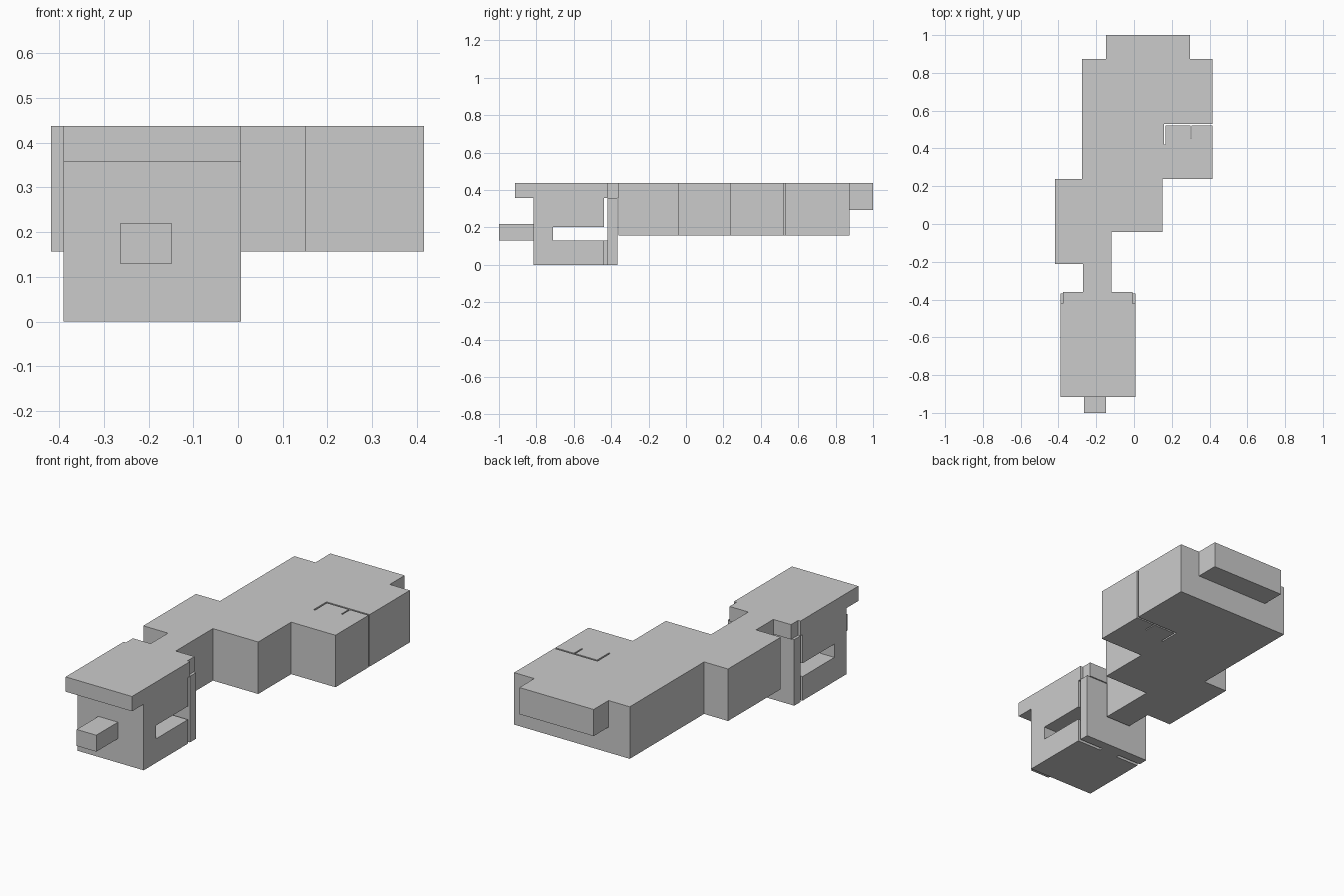
import bpy, bmesh
from mathutils import Vector

if "Cube" in bpy.data.objects:
    bpy.data.objects.remove(bpy.data.objects["Cube"])


def extrude(name, pts, axis, lo, hi):
    """Extrude a closed 2D outline: along z (pts are x,y) or along x (pts are y,z)."""
    place = (lambda a, b: (a, b, lo)) if axis == 'z' else (lambda a, b: (lo, a, b))
    push = Vector((0, 0, hi - lo)) if axis == 'z' else Vector((hi - lo, 0, 0))
    bm = bmesh.new()
    face = bm.faces.new([bm.verts.new(place(*p)) for p in pts])
    new = bmesh.ops.extrude_face_region(bm, geom=[face])['geom']
    bmesh.ops.translate(bm, vec=push,
                        verts=[g for g in new if isinstance(g, bmesh.types.BMVert)])
    bmesh.ops.recalc_face_normals(bm, faces=bm.faces)
    mesh = bpy.data.meshes.new(name)
    bm.to_mesh(mesh)
    bm.free()
    obj = bpy.data.objects.new(name, mesh)
    bpy.context.collection.objects.link(obj)
    return obj


def box(name, x, y, z):
    return extrude(name, [(x[0], y[0]), (x[1], y[0]), (x[1], y[1]), (x[0], y[1])], 'z', *z)


TOP = 0.437

# stepped main body with its narrow neck and the thin slot on the right
extrude('main_body', [
    (-0.27, -0.36), (-0.12, -0.36), (-0.12, -0.043), (0.151, -0.043),
    (0.151, 0.238), (0.416, 0.238), (0.416, 0.521),
    (0.305, 0.521), (0.305, 0.455), (0.298, 0.455), (0.298, 0.521),
    (0.167, 0.521), (0.167, 0.42), (0.158, 0.42), (0.158, 0.53),
    (0.416, 0.53), (0.416, 0.873), (-0.275, 0.873),
    (-0.275, 0.238), (-0.418, 0.238), (-0.418, -0.212), (-0.27, -0.212),
], 'z', 0.156, TOP)

# raised ledge at the back
box('back_ledge', (-0.148, 0.296), (0.873, 1.0), (0.293, TOP))

# front housing: C-shaped side profile with overhanging roof and side window
extrude('front_housing', [
    (-0.915, TOP), (-0.42, TOP), (-0.42, 0.357), (-0.438, 0.357),
    (-0.438, 0.202), (-0.71, 0.202), (-0.71, 0.13), (-0.438, 0.13),
    (-0.438, 0), (-0.815, 0), (-0.815, 0.357), (-0.915, 0.357),
], 'x', -0.39, 0.007)

# roof bridge from the housing to the neck, and the hanging rear plate
box('roof_bridge', (-0.376, -0.008), (-0.42, -0.36), (0.357, TOP))
box('rear_plate', (-0.39, 0.007), (-0.42, -0.367), (0, 0.357))
box('plate_hinge', (-0.25, -0.14), (-0.438, -0.42), (0, 0.13))

# square peg on the front
box('front_peg', (-0.264, -0.147), (-1.0, -0.815), (0.13, 0.219))
